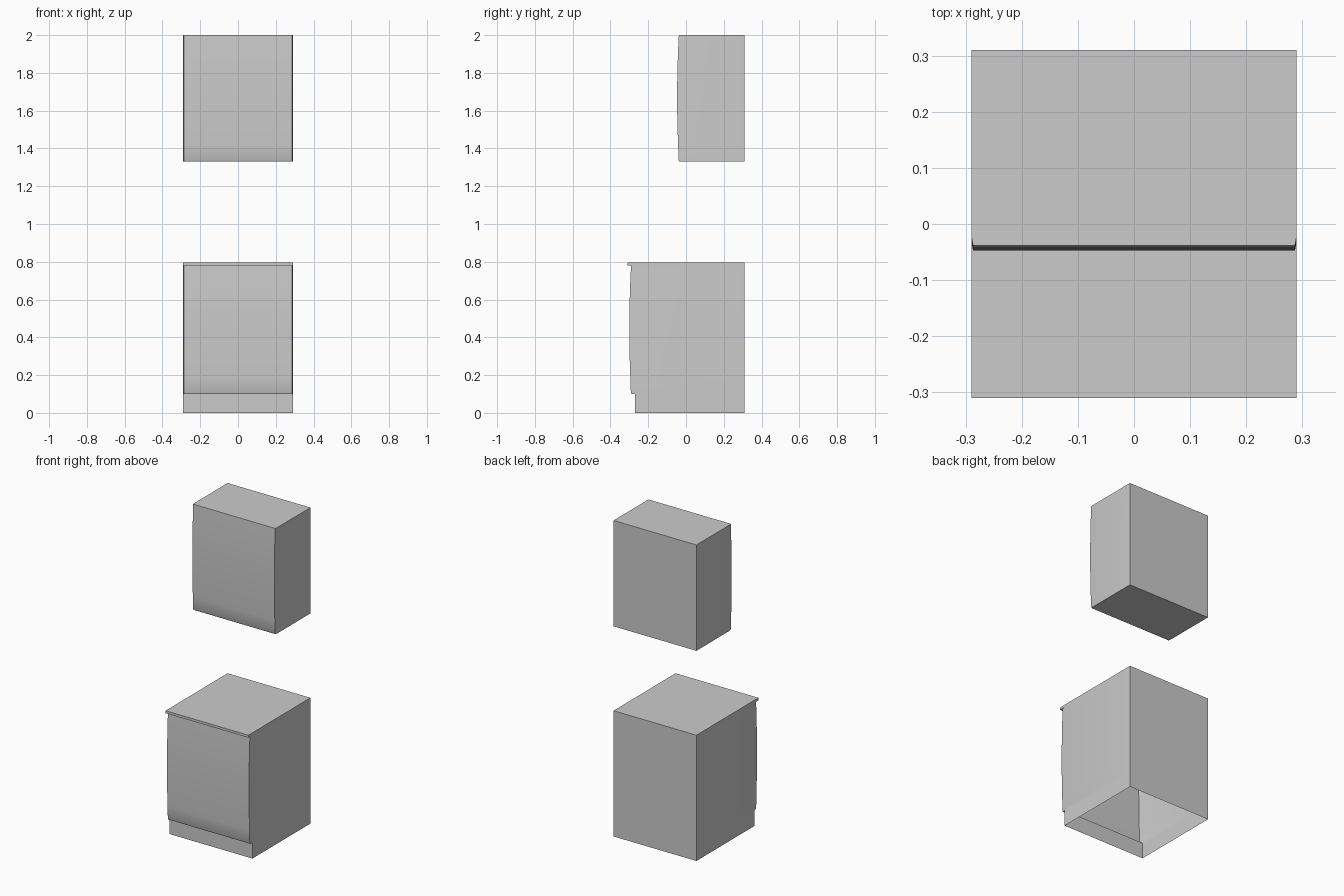
import bpy
import bmesh

if "Cube" in bpy.data.objects:
    bpy.data.objects.remove(bpy.data.objects["Cube"])

HALF_W = 0.29
BACK = 0.31


def shell(name, rows, chamfer=0.003, depth=0.017, top=False, bottom_to=None):
    """Upright shell: rows are (front y, z); front corners are slightly eased."""
    bm = bmesh.new()
    w, c = HALF_W, chamfer

    def outline(y, z, back):
        pts = [(-w, back), (-w, y + depth), (-w + c, y),
               (w - c, y), (w, y + depth), (w, back)]
        return [bm.verts.new((px, py, z)) for px, py in pts]

    rings = [outline(y, z, BACK) for y, z in rows]
    for a, b in zip(rings, rings[1:]):
        for i in range(6):
            j = (i + 1) % 6
            bm.faces.new((a[i], a[j], b[j], b[i]))
    if top:
        bm.faces.new(rings[-1])
    if bottom_to is not None:
        bm.faces.new(list(reversed(outline(*rows[0], bottom_to))))
    bmesh.ops.remove_doubles(bm, verts=bm.verts, dist=1e-5)
    mesh = bpy.data.meshes.new(name)
    bm.to_mesh(mesh)
    bm.free()
    ob = bpy.data.objects.new(name, mesh)
    bpy.context.collection.objects.link(ob)
    bpy.ops.object.select_all(action='DESELECT')
    ob.select_set(True)
    bpy.context.view_layer.objects.active = ob
    bpy.ops.object.shade_smooth_by_angle()
    return ob


def bowed_front(y, z0, z1, bow=0.009, steps=8):
    """Gently bowed door profile with an eased lower edge."""
    rows = [(y + 0.003, z0), (y - 0.001, z0 + 0.008)]
    for i in range(1, steps + 1):
        t = i / steps
        z = z0 + 0.008 + t * (z1 - z0 - 0.008)
        rows.append((y - bow * 4 * t * (1 - t), z))
    return rows


# Recessed plinth, open underneath
shell("plinth", [(-0.27, 0.0), (-0.27, 0.10)], chamfer=0.0)

# Base cabinet with bowed door; only a narrow ledge above the plinth
shell("base_cabinet", bowed_front(-0.291, 0.10, 0.78), bottom_to=-0.27)

# Worktop with front overhang
bpy.ops.mesh.primitive_cube_add(size=1, location=(0, 0, 0.788))
worktop = bpy.context.object
worktop.name = "worktop"
worktop.scale = (2 * HALF_W, 2 * BACK, 0.016)

# Wall cabinet, closed on all sides
shell("wall_cabinet", bowed_front(-0.038, 1.33, 2.0), top=True, bottom_to=BACK)
